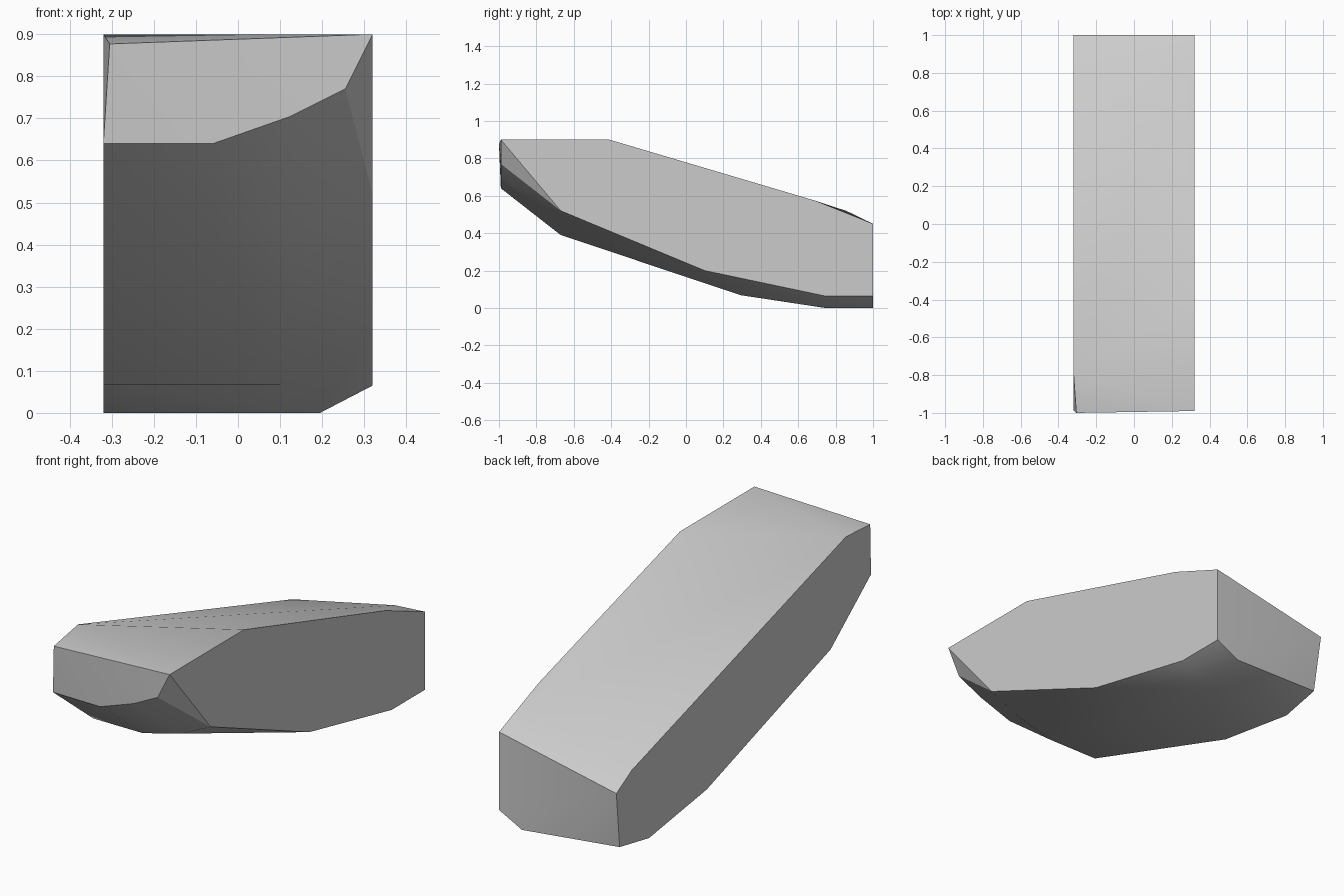
import bpy, bmesh, math

cube = bpy.data.objects.get("Cube")
if cube:
    bpy.data.objects.remove(cube, do_unlink=True)

HALF = 0.32

# Flat left side outline (y, z)
left_side = [(-0.99, 0.9), (-0.41, 0.9), (0.69, 0.574), (1, 0.45),
             (1, 0.065), (0.74, 0.065), (0.1, 0.2), (-0.67, 0.52)]
# Flat right side outline (y, z)
right_side = [(-0.79, 0.9), (0.88, 0.386), (1, 0.317), (0.745, 0),
              (0.295, 0.068), (-0.67, 0.39), (-0.985, 0.64)]
# Front facet outline (x, z)
front_facet = [(-0.06, 0.64), (0.125, 0.705), (0.255, 0.77)]
# Chamfer and corner points along the underside and back
corners = [(-0.305, -1, 0.877), (-0.05, -0.67, 0.39), (0.157, -0.67, 0.443),
           (0.1, 0.295, 0.068), (0.195, 0.745, 0), (0.195, 1, 0),
           (-0.31, 0.96, 0.035), (0.255, 0.86, 0.518)]

points = [(HALF, y, z) for y, z in left_side]
points += [(-HALF, y, z) for y, z in right_side]
points += [(x, -0.99, z) for x, z in front_facet]
points += corners

# Wrap the outlines into one faceted solid
bm = bmesh.new()
for p in points:
    bm.verts.new(p)
hull = bmesh.ops.convex_hull(bm, input=bm.verts)
loose = [v for v in bm.verts if not v.link_faces]
bmesh.ops.delete(bm, geom=loose, context='VERTS')
bmesh.ops.dissolve_limit(bm, angle_limit=math.radians(1),
                         verts=bm.verts, edges=bm.edges)
bmesh.ops.recalc_face_normals(bm, faces=bm.faces)

mesh = bpy.data.meshes.new("faceted_block")
bm.to_mesh(mesh)
bm.free()
block = bpy.data.objects.new("faceted_block", mesh)
bpy.context.collection.objects.link(block)

# Plain grey material
grey = bpy.data.materials.new("light_grey")
grey.use_nodes = True
colour = (0.6, 0.6, 0.6, 1)
grey.diffuse_color = colour
grey.node_tree.nodes["Principled BSDF"].inputs["Base Color"].default_value = colour
mesh.materials.append(grey)

# Soft top and underside, crisp rims
bpy.ops.object.select_all(action='DESELECT')
block.select_set(True)
bpy.context.view_layer.objects.active = block
bpy.ops.object.shade_smooth_by_angle(angle=math.radians(32))
